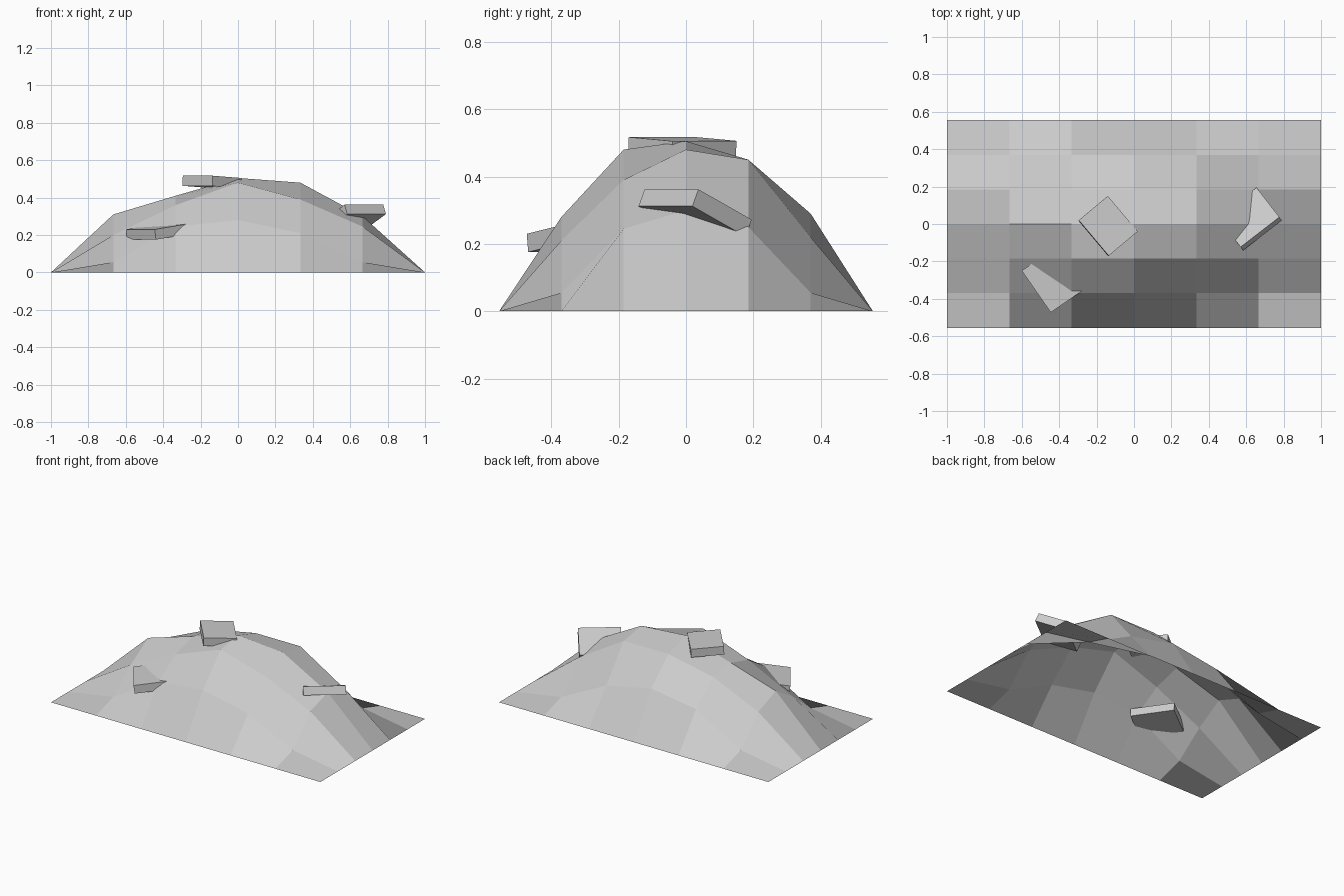
import bpy
import bmesh
from mathutils import Vector

if "Cube" in bpy.data.objects:
    bpy.data.objects.remove(bpy.data.objects["Cube"])

stone = bpy.data.materials.new("stone_grey")
stone.diffuse_color = (0.6, 0.6, 0.6, 1)
stone.use_nodes = True
stone.node_tree.nodes["Principled BSDF"].inputs["Base Color"].default_value = stone.diffuse_color


def add_object(name, bm):
    mesh = bpy.data.meshes.new(name)
    bm.to_mesh(mesh)
    bm.free()
    mesh.materials.append(stone)
    obj = bpy.data.objects.new(name, mesh)
    bpy.context.collection.objects.link(obj)
    return obj


# Mound: open 6 x 6 sheet of flat quads, rim on the ground
HALF_X, HALF_Y, N = 1.0, 0.555, 6
HEIGHTS = [  # inner grid, rows front to back, columns left to right
    [0.055, 0.245, 0.28, 0.21, 0.055],
    [0.20, 0.36, 0.48, 0.39, 0.245],
    [0.31, 0.41, 0.505, 0.48, 0.30],
    [0.24, 0.385, 0.45, 0.45, 0.25],
    [0.055, 0.24, 0.29, 0.22, 0.055],
]
bm = bmesh.new()
grid = []
for j in range(N + 1):
    row = []
    for i in range(N + 1):
        inside = 0 < i < N and 0 < j < N
        z = HEIGHTS[j - 1][i - 1] if inside else 0.0
        row.append(bm.verts.new((HALF_X * (2 * i / N - 1),
                                 HALF_Y * (2 * j / N - 1), z)))
    grid.append(row)
# each quad starts at its front right corner, so it folds from there to back left
for j in range(N):
    for i in range(N):
        bm.faces.new((grid[j][i + 1], grid[j + 1][i + 1],
                      grid[j + 1][i], grid[j][i]))
add_object("mound", bm)


# Rock slabs: box from a top corner and its two top neighbours
def slab(name, corner, side_a, side_b, thickness):
    c, a, b = Vector(corner), Vector(side_a), Vector(side_b)
    normal = (a - c).cross(b - c).normalized()
    if normal.z < 0:
        a, b, normal = b, a, -normal
    top = [c, a, a + b - c, b]
    bm = bmesh.new()
    upper = [bm.verts.new(p) for p in top]
    lower = [bm.verts.new(p - normal * thickness) for p in top]
    bm.faces.new(upper)
    bm.faces.new(lower[::-1])
    for k in range(4):
        n = (k + 1) % 4
        bm.faces.new((upper[k], lower[k], lower[n], upper[n]))
    add_object(name, bm)


slab("summit_slab", (-0.135, -0.17, 0.517), (0.02, -0.04, 0.505),
     (-0.295, 0.02, 0.518), 0.055)
slab("right_slab", (0.777, 0.037, 0.362), (0.57, -0.123, 0.362),
     (0.655, 0.195, 0.272), 0.055)
slab("front_slab", (-0.445, -0.473, 0.23), (-0.60, -0.25, 0.23),
     (-0.27, -0.352, 0.26), 0.055)
